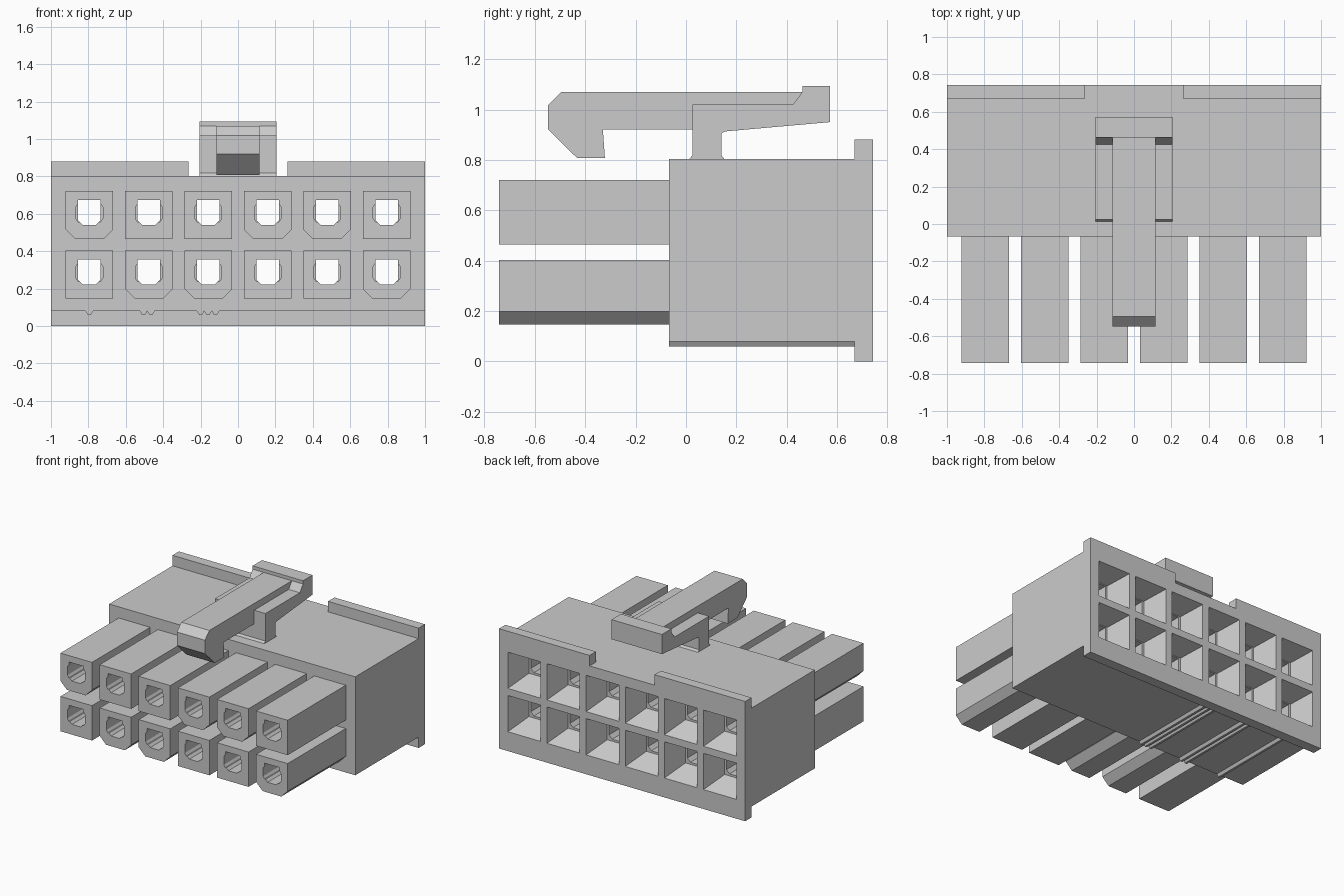
import bpy, bmesh

if "Cube" in bpy.data.objects:
    bpy.data.objects.remove(bpy.data.objects["Cube"])

COLS = [-0.795, -0.477, -0.159, 0.159, 0.477, 0.795]
ROWS = {0.593: (0, 3, 4), 0.275: (1, 2, 5)}   # row centre -> keyed columns


def loft(bm, ring_a, ring_b):
    a = [bm.verts.new(p) for p in ring_a]
    b = [bm.verts.new(p) for p in ring_b]
    bm.faces.new(a)
    bm.faces.new(b[::-1])
    for i in range(len(a)):
        j = (i + 1) % len(a)
        bm.faces.new((a[j], a[i], b[i], b[j]))


def along_y(bm, profile, y0, y1):
    loft(bm, [(x, y0, z) for x, z in profile], [(x, y1, z) for x, z in profile])


def along_x(bm, profile, half):
    loft(bm, [(-half, y, z) for y, z in profile], [(half, y, z) for y, z in profile])


def finish(bm, name):
    bmesh.ops.recalc_face_normals(bm, faces=bm.faces[:])
    mesh = bpy.data.meshes.new(name)
    bm.to_mesh(mesh)
    bm.free()
    obj = bpy.data.objects.new(name, mesh)
    bpy.context.collection.objects.link(obj)
    return obj


def boolean(target, tool, operation):
    mod = target.modifiers.new(operation.lower(), 'BOOLEAN')
    mod.operation, mod.solver, mod.object = operation, 'EXACT', tool
    bpy.context.view_layer.objects.active = target
    bpy.ops.object.modifier_apply(modifier=mod.name)
    bpy.data.objects.remove(tool)


def rect(cx, cz, hx, hz):
    return [(cx - hx, cz - hz), (cx + hx, cz - hz), (cx + hx, cz + hz), (cx - hx, cz + hz)]


# Main block, with small polarising ribs along its underside
bm = bmesh.new()
bottom = [(-1, 0.08)]
for x in (-0.795, -0.505, -0.465, -0.2, -0.16, -0.12):
    bottom += [(x - 0.02, 0.08), (x - 0.008, 0.06), (x + 0.008, 0.06), (x + 0.02, 0.08)]
bottom = [p for i, p in enumerate(bottom)
          if i == 0 or abs(p[0] - bottom[i - 1][0]) > 1e-4]
along_y(bm, bottom + [(1, 0.08), (1, 0.803), (-1, 0.803)], -0.067, 0.70)
housing = finish(bm, "housing")

# Rear flange, notched at the top below the latch
bm = bmesh.new()
along_y(bm, [(-1, 0), (1, 0), (1, 0.88), (0.264, 0.88), (0.264, 0.803),
             (-0.264, 0.803), (-0.264, 0.88), (-1, 0.88)], 0.668, 0.742)
boolean(housing, finish(bm, "flange"), 'UNION')

# Terminal sleeves, some with chamfered lower corners
bm = bmesh.new()
for cz, keyed in ROWS.items():
    for i, cx in enumerate(COLS):
        h, c = 0.128, 0.052
        profile = rect(cx, cz, h, h)
        if i in keyed:
            profile = [(cx - h, cz - h + c), (cx - h + c, cz - h), (cx + h - c, cz - h),
                       (cx + h, cz - h + c), (cx + h, cz + h), (cx - h, cz + h)]
        along_y(bm, profile, -0.742, 0.0)
boolean(housing, finish(bm, "sleeves"), 'UNION')

# Cutters: through channels, side reliefs at the front, funnel pockets at the back
channels, reliefs, pockets = bmesh.new(), bmesh.new(), bmesh.new()
for cz in ROWS:
    for cx in COLS:
        top, low = cz + 0.081, cz - 0.053
        along_y(channels, [(cx - 0.06, low + 0.025), (cx - 0.035, low), (cx + 0.035, low),
                           (cx + 0.06, low + 0.025), (cx + 0.06, top), (cx - 0.06, top)],
                -0.8, 0.8)
        mid = cz + 0.012
        along_y(reliefs, [(cx - 0.06, mid - 0.048), (cx + 0.06, mid - 0.048),
                          (cx + 0.072, mid - 0.03), (cx + 0.072, mid + 0.03),
                          (cx + 0.06, mid + 0.048), (cx - 0.06, mid + 0.048),
                          (cx - 0.072, mid + 0.03), (cx - 0.072, mid - 0.03)], -0.79, 0.3)
        inner, outer = rect(cx, cz + 0.01, 0.075, 0.078), rect(cx, cz, 0.134, 0.134)
        loft(pockets, [(x, 0.58, z) for x, z in inner], [(x, 0.745, z) for x, z in outer])
for cutter, name in ((channels, "channels"), (reliefs, "reliefs"), (pockets, "pockets")):
    boolean(housing, finish(cutter, name), 'DIFFERENCE')

# Latch: wide post with thumb pad, joined to a narrow hooked arm
bm = bmesh.new()
along_x(bm, [(0.013, 0.803), (0.025, 0.818), (0.025, 1.02), (0.425, 1.02), (0.462, 1.07),
             (0.462, 1.094), (0.572, 1.094), (0.572, 0.95), (0.155, 0.913), (0.141, 0.905),
             (0.141, 0.818), (0.153, 0.803)], 0.205)
latch = finish(bm, "latch")
bm = bmesh.new()
along_x(bm, [(-0.547, 0.92), (-0.547, 1.018), (-0.495, 1.07), (0.48, 1.07), (0.48, 1.0),
             (0.1, 0.92), (-0.33, 0.92), (-0.322, 0.808), (-0.433, 0.808)], 0.114)
boolean(latch, finish(bm, "latch_arm"), 'UNION')
